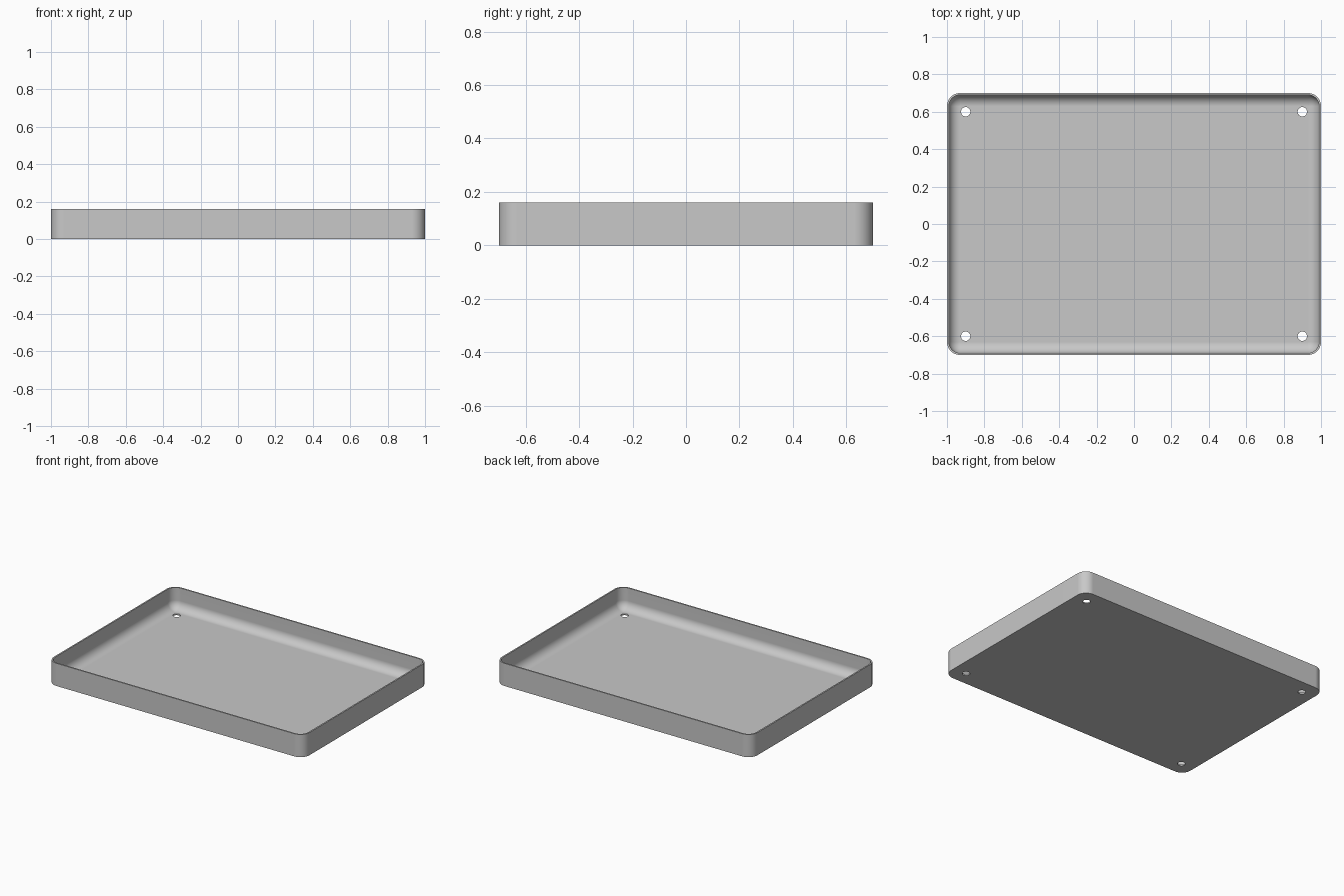
import bpy, bmesh, math

cube = bpy.data.objects.get("Cube")
if cube:
    bpy.data.objects.remove(cube, do_unlink=True)

HALF_X, HALF_Y, HEIGHT = 1.0, 0.7, 0.16
WALL, CORNER, STEPS = 0.01, 0.07, 10
FILLET = CORNER - WALL

grey = bpy.data.materials.new("light grey")
grey.use_nodes = True
color = (0.58, 0.58, 0.58, 1)
grey.diffuse_color = color
grey.node_tree.nodes["Principled BSDF"].inputs["Base Color"].default_value = color


def ring(bm, inset, z):
    """Rounded rectangle of vertices, pulled in from the outer edge."""
    r = CORNER - inset
    cx, cy = HALF_X - CORNER, HALF_Y - CORNER
    verts = []
    for quarter, (sx, sy) in enumerate([(1, 1), (-1, 1), (-1, -1), (1, -1)]):
        for i in range(STEPS + 1):
            a = math.pi / 2 * (quarter + i / STEPS)
            verts.append(bm.verts.new((sx * cx + r * math.cos(a),
                                       sy * cy + r * math.sin(a), z)))
    return verts


# Tray shell: outside wall, rim, inside wall, then the rounded cove to the floor
levels = [(0, 0), (0, HEIGHT), (WALL, HEIGHT)]
for i in range(STEPS + 1):
    a = math.pi / 2 * i / STEPS
    levels.append((WALL + FILLET * (1 - math.cos(a)),
                   WALL + FILLET * (1 - math.sin(a))))

bm = bmesh.new()
rings = [ring(bm, inset, z) for inset, z in levels]
for low, high in zip(rings, rings[1:]):
    for i in range(len(low)):
        j = (i + 1) % len(low)
        bm.faces.new((low[i], low[j], high[j], high[i]))
bm.faces.new(list(reversed(rings[0])))
bm.faces.new(rings[-1])
bmesh.ops.remove_doubles(bm, verts=bm.verts, dist=1e-5)
bmesh.ops.recalc_face_normals(bm, faces=bm.faces)
mesh = bpy.data.meshes.new("tray")
bm.to_mesh(mesh)
bm.free()
mesh.materials.append(grey)
tray = bpy.data.objects.new("tray", mesh)
bpy.context.collection.objects.link(tray)

# Screw holes through the floor near each corner
for sx in (-1, 1):
    for sy in (-1, 1):
        bpy.ops.mesh.primitive_cylinder_add(vertices=32, radius=0.025, depth=0.1,
                                            location=(sx * 0.9, sy * 0.6, 0))
        cutter = bpy.context.object
        cutter.name = "hole_cutter"
        cutter.hide_render = True
        cutter.data.materials.append(grey)
        cut = tray.modifiers.new("screw_hole", "BOOLEAN")
        cut.operation = "DIFFERENCE"
        cut.solver = "EXACT"
        cut.object = cutter
        bpy.context.view_layer.objects.active = tray
        bpy.ops.object.modifier_apply(modifier=cut.name)
        bpy.data.objects.remove(cutter, do_unlink=True)

# Smooth corners and cove, crisp rim and base
bpy.ops.object.select_all(action="DESELECT")
tray.select_set(True)
bpy.context.view_layer.objects.active = tray
bpy.ops.object.shade_smooth_by_angle(angle=math.radians(35))
weighted = tray.modifiers.new("even_shading", "WEIGHTED_NORMAL")
weighted.keep_sharp = True
